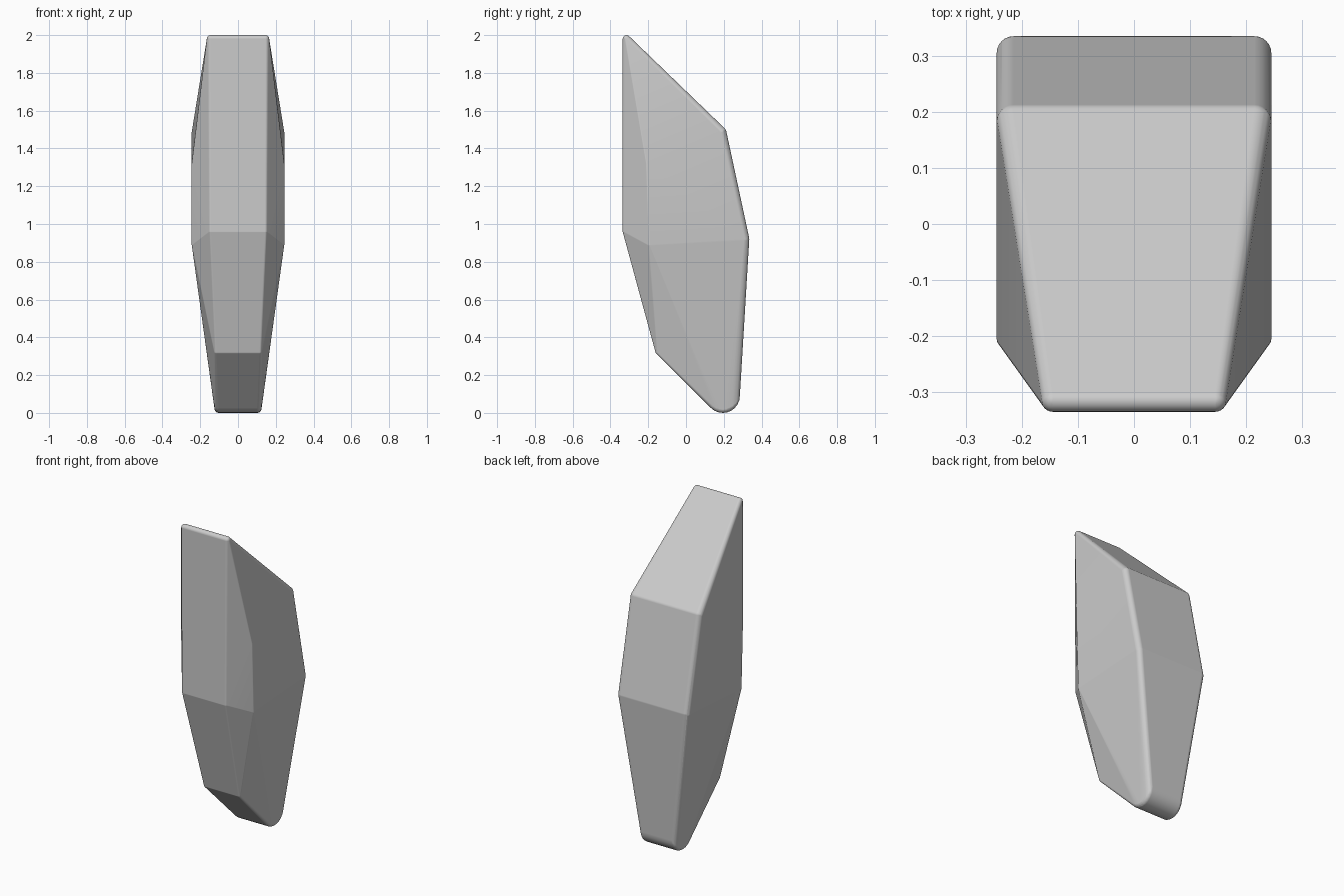
import bpy, bmesh
from math import sin, cos, pi, radians

cube = bpy.data.objects.get("Cube")
if cube:
    bpy.data.objects.remove(cube, do_unlink=True)

stone = bpy.data.materials.new("light grey stone")
stone.use_nodes = True
colour = (0.6, 0.6, 0.6, 1)
stone.diffuse_color = colour
stone.node_tree.nodes["Principled BSDF"].inputs["Base Color"].default_value = colour

# Rounded corners of one half: x, y, z, radius
corners = [
    (0.145, -0.315, 1.98, 0.02),     # top tip
    (0.142, -0.32, 0.96, 0.015),     # front panel foot
    (0.113, -0.147, 0.325, 0.015),   # lower front
    (0.23, -0.205, 1.32, 0.015),     # upper cheek
    (0.23, -0.19, 0.89, 0.015),      # lower cheek
    (0.215, 0.184, 1.485, 0.03),     # upper back
    (0.215, 0.305, 0.92, 0.03),      # widest back
]
# Broadly rounded bottom end
for degrees in range(210, 361, 15):
    a = radians(degrees)
    corners.append((0.1, 0.195 + 0.065 * cos(a), 0.09 + 0.065 * sin(a), 0.025))


def add_ball(bm, x, y, z, r, segments=24, rings=12):
    """Scatter the points of a small ball that rounds one corner."""
    bm.verts.new((x, y, z + r))
    bm.verts.new((x, y, z - r))
    for i in range(1, rings):
        p = pi * i / rings
        for j in range(segments):
            t = 2 * pi * j / segments
            bm.verts.new((x + r * sin(p) * cos(t), y + r * sin(p) * sin(t), z + r * cos(p)))


# Shrink a skin around the mirrored corners
bm = bmesh.new()
for x, y, z, r in corners:
    for side in (-1, 1):
        add_ball(bm, side * x, y, z, r)
bmesh.ops.convex_hull(bm, input=bm.verts[:])
loose = [v for v in bm.verts if not v.link_faces]
bmesh.ops.delete(bm, geom=loose, context='VERTS')
bmesh.ops.dissolve_limit(bm, angle_limit=radians(0.5), verts=bm.verts[:], edges=bm.edges[:])
bmesh.ops.recalc_face_normals(bm, faces=bm.faces[:])
for face in bm.faces:
    face.smooth = True

mesh = bpy.data.meshes.new("faceted_stone")
bm.to_mesh(mesh)
bm.free()
mesh.materials.append(stone)
body = bpy.data.objects.new("faceted_stone", mesh)
bpy.context.collection.objects.link(body)

# Flat facets with soft edges
weighted = body.modifiers.new("soft edges", 'WEIGHTED_NORMAL')
weighted.weight = 100
